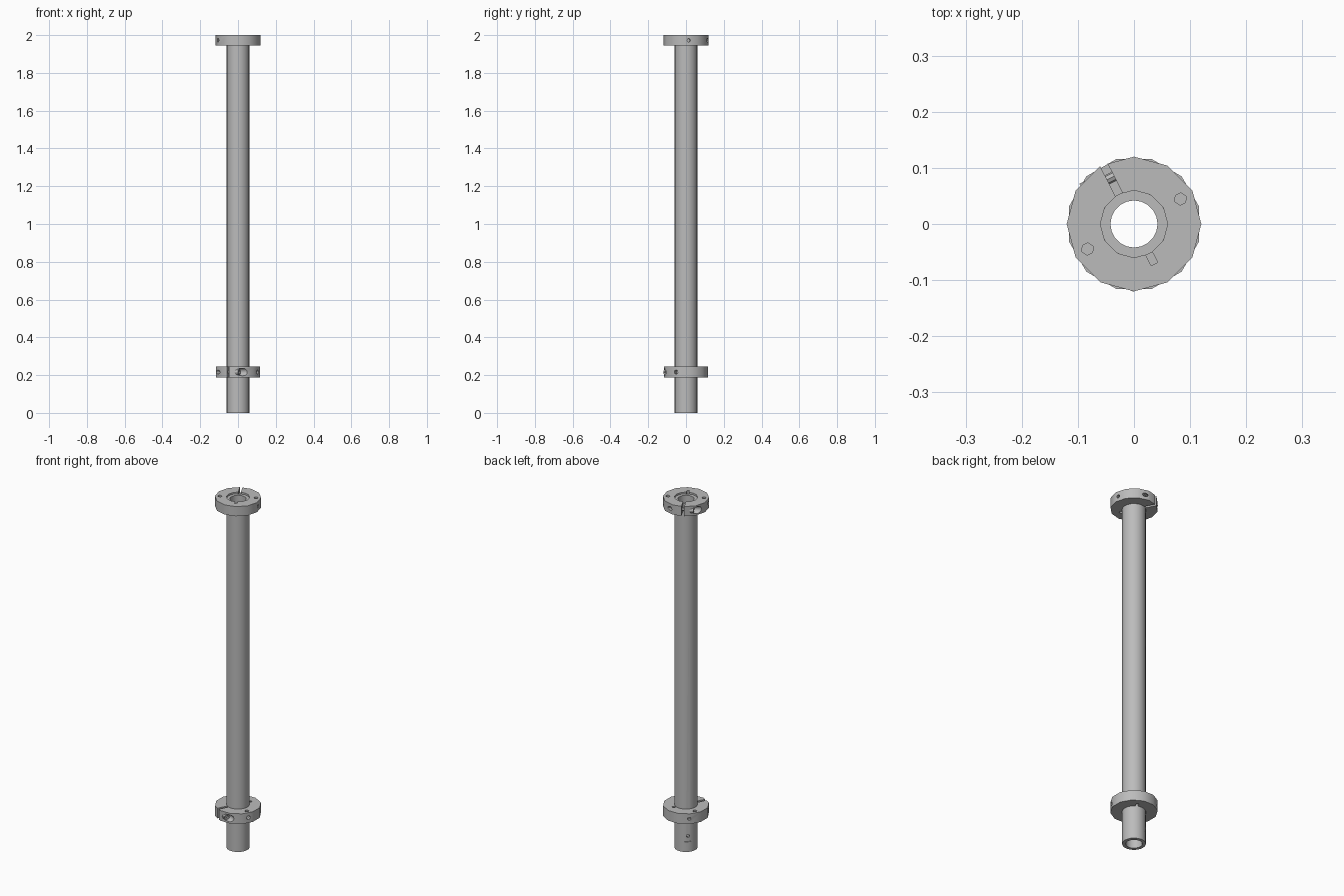
import bpy, bmesh
from math import radians, sin, cos, pi
from mathutils import Matrix, Vector

old = bpy.data.objects.get("Cube")
if old:
    bpy.data.objects.remove(old, do_unlink=True)

steel = bpy.data.materials.new("grey steel")
steel.use_nodes = True
steel.diffuse_color = (0.5, 0.5, 0.5, 1)
steel.node_tree.nodes["Principled BSDF"].inputs["Base Color"].default_value = (0.5, 0.5, 0.5, 1)


def finish(name, bm):
    bmesh.ops.recalc_face_normals(bm, faces=bm.faces)
    me = bpy.data.meshes.new(name)
    bm.to_mesh(me)
    bm.free()
    me.materials.append(steel)
    ob = bpy.data.objects.new(name, me)
    bpy.context.collection.objects.link(ob)
    return ob


def ring(name, r_out, r_in, z0, z1, sides, turn=0.0):
    """Hollow cylinder made from a lathed rectangle."""
    bm = bmesh.new()
    loops = []
    for i in range(sides):
        a = turn + 2 * pi * i / sides
        loops.append([bm.verts.new((r * cos(a), r * sin(a), z))
                      for r, z in ((r_out, z0), (r_out, z1), (r_in, z1), (r_in, z0))])
    for i in range(sides):
        a, b = loops[i], loops[(i + 1) % sides]
        for k in range(4):
            n = (k + 1) % 4
            bm.faces.new((a[k], b[k], b[n], a[n]))
    return finish(name, bm)


def rod(name, start, end, radius, sides, place):
    """Solid cylinder between two points, set by a placement matrix."""
    start, end = Vector(start), Vector(end)
    axis = end - start
    spin = axis.to_track_quat("Z", "Y").to_matrix().to_4x4()
    m = place @ Matrix.Translation((start + end) / 2) @ spin
    bm = bmesh.new()
    bmesh.ops.create_cone(bm, cap_ends=True, segments=sides, radius1=radius,
                          radius2=radius, depth=axis.length, matrix=m)
    return finish(name, bm)


def block(name, centre, size, place):
    bm = bmesh.new()
    m = place @ Matrix.Translation(centre) @ Matrix.Diagonal((*size, 1))
    bmesh.ops.create_cube(bm, size=1, matrix=m)
    return finish(name, bm)


def cut(ob, cutters):
    for c in cutters:
        c.hide_render = True
        mod = ob.modifiers.new("cut", "BOOLEAN")
        mod.operation, mod.solver, mod.object = "DIFFERENCE", "EXACT", c
    bpy.context.view_layer.update()
    me = bpy.data.meshes.new_from_object(
        ob.evaluated_get(bpy.context.evaluated_depsgraph_get()))
    ob.modifiers.clear()
    ob.data = me
    for c in cutters:
        bpy.data.objects.remove(c, do_unlink=True)


def smooth(ob, angle):
    bpy.ops.object.select_all(action="DESELECT")
    ob.select_set(True)
    bpy.context.view_layer.objects.active = ob
    bpy.ops.object.shade_smooth_by_angle(angle=radians(angle))


def collar(name, z0, z1, slit_angle, turn):
    """Split clamp collar; local +x points through the slit."""
    body = ring(name, 0.12, 0.06, z0, z1, 12, turn)
    mid = (z0 + z1) / 2
    place = Matrix.Translation((0, 0, mid)) @ Matrix.Rotation(slit_angle, 4, "Z")
    cutters = [
        block("slit_cutter", (0.1, 0, 0), (0.12, 0.014, 0.1), place),
        block("keyway_cutter", (-0.06, 0, 0), (0.04, 0.013, 0.1), place),
        rod("pocket_cutter", (0.092, 0.034, 0), (0.092, 0.15, 0), 0.02, 12, place),
        rod("bolt_hole_cutter", (0.092, 0.04, 0), (0.092, -0.15, 0), 0.011, 8, place),
        rod("set_screw_cutter", (0, 0.15, 0), (0, 0.09, 0), 0.011, 8, place),
        rod("rear_screw_cutter", (-0.05, -0.14, 0), (-0.033, -0.09, 0), 0.009, 8, place),
    ]
    # blind holes in the top face
    for side in (1, -1):
        cutters.append(rod("top_hole_cutter", (0.002 * side, 0.094 * -side, 0.016),
                           (0.002 * side, 0.094 * -side, 0.06), 0.011, 6, place))
    cut(body, cutters)
    smooth(body, 32)
    # clamp bolt
    rod(name + "_bolt_shank", (0.092, 0.036, 0), (0.092, -0.03, 0), 0.009, 8, place)
    head = rod(name + "_bolt_head", (0.092, 0.034, 0), (0.092, 0.054, 0), 0.016, 12, place)
    cut(head, [rod("socket_cutter", (0.092, 0.044, 0), (0.092, 0.08, 0), 0.008, 6, place)])


# Long hollow shaft with a small cross hole near its foot
tube = ring("tube", 0.06, 0.042, 0, 1.99, 20)
diag = Matrix.Rotation(radians(135), 4, "Z")
cut(tube, [rod("cross_hole_cutter", (0.03, 0, 0.09), (0.1, 0, 0.09), 0.009, 8, diag),
           block("notch_cutter", (0.06, 0, 0.06), (0.012, 0.035, 0.005), diag)])
smooth(tube, 35)

# Clamp collars at the top and near the foot
collar("top_collar", 1.945, 2.0, radians(117), 0)
collar("lower_collar", 0.187, 0.245, radians(-117), radians(15))
